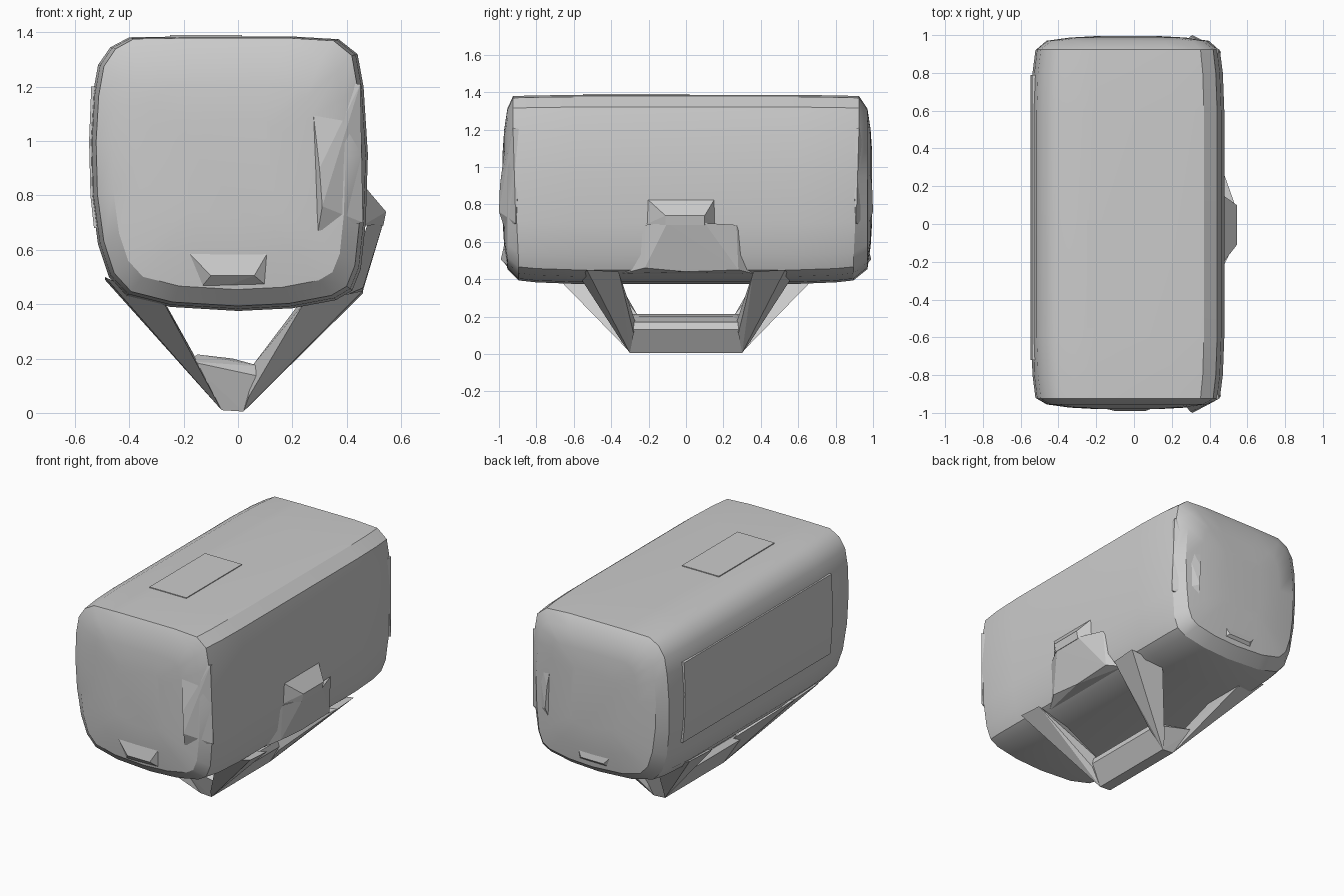
import bpy, bmesh
from mathutils import Vector

if "Cube" in bpy.data.objects:
    bpy.data.objects.remove(bpy.data.objects["Cube"])


def finish(name, bm, angle=0.5):
    bmesh.ops.recalc_face_normals(bm, faces=bm.faces)
    me = bpy.data.meshes.new(name)
    bm.to_mesh(me)
    bm.free()
    ob = bpy.data.objects.new(name, me)
    bpy.context.collection.objects.link(ob)
    bpy.ops.object.select_all(action='DESELECT')
    ob.select_set(True)
    bpy.context.view_layer.objects.active = ob
    if angle:
        bpy.ops.object.shade_smooth_by_angle(angle=angle)
    return ob


def hull(name, pts, flip_y=False):
    """Faceted convex solid around a few points."""
    bm = bmesh.new()
    s = -1 if flip_y else 1
    vs = [bm.verts.new((x, s * y, z)) for x, y, z in pts]
    r = bmesh.ops.convex_hull(bm, input=vs)
    junk = [g for g in r['geom_interior'] if isinstance(g, bmesh.types.BMVert)]
    bmesh.ops.delete(bm, geom=junk, context='VERTS')
    return finish(name, bm, 0)


# Body: rounded cross-section lofted along y, with domed ends
PROFILE = [(-.40, 1.382), (-.47, 1.345), (-.515, 1.28), (-.535, 1.17),
           (-.545, 1.0), (-.54, .8), (-.515, .62), (-.475, .5), (-.41, .43),
           (-.25, .39), (0, .375), (.2, .385), (.36, .415), (.42, .45),
           (.452, .53), (.47, .7), (.478, .95), (.462, 1.2), (.44, 1.32),
           (.37, 1.375), (.2, 1.385), (-.2, 1.385)]
CX, CZ = -.033, .9
# station: y, x scale, z scale
STATIONS = [(-.60, 1, 1), (-.80, .985, .985), (-.925, .955, .965),
            (-.955, .84, .85), (-.972, .6, .62), (-.98, .32, .38)]


def ring(bm, y, sx, sz):
    out = []
    for x, z in PROFILE:
        zz = CZ + (z - CZ) * (1 + (sz - 1) * (.35 if z > CZ and abs(y) < .94 else 1))
        slope = .03 * max(0, min(1, (1.1 - zz) / .6)) if .9 < abs(y) < .94 else 0
        yy = y - slope if y > 0 else y + slope
        out.append(bm.verts.new((CX + (x - CX) * sx, yy, zz)))
    return out


bm = bmesh.new()
back = [(-y + (.015 if y < -.95 else 0), a, b) for y, a, b in STATIONS]
rings = [ring(bm, *s) for s in STATIONS[::-1] + back]
n = len(PROFILE)
for a, b in zip(rings, rings[1:]):
    for i in range(n):
        bm.faces.new((a[i], a[(i + 1) % n], b[(i + 1) % n], b[i]))
bm.faces.new(rings[0])
bm.faces.new(rings[-1])
finish("body_shell", bm)

# Keel bar beneath the body
hull("keel_bar", [(x, s * y, z) for s in (-1, 1) for x, y, z in
     [(-.06, .30, .01), (.02, .30, .005), (-.18, .36, .19), (-.15, .30, .215),
      (-.02, .25, .20), (.09, .30, .17), (.10, .34, .13)]])

# Four splayed legs, and corner parts on both ends
for flip, end in ((False, "back"), (True, "front")):
    hull(end + "_right_leg", [
        (.46, .36, .44), (.46, .53, .45), (.22, .38, .395), (.24, .56, .40),
        (.02, .30, .005), (.10, .28, .11), (.05, .27, .17), (.04, .34, .06)], flip)
    hull(end + "_left_leg", [
        (-.49, .42, .49), (-.49, .66, .50), (-.26, .40, .39), (-.27, .68, .40),
        (-.27, .42, .29), (-.06, .30, .01), (-.16, .26, .21), (-.17, .36, .15)], flip)
    # Chin: faceted lip at the bottom of the end
    hull(end + "_chin", [
        (-.10, .99, .505), (.06, .99, .505), (-.25, .955, .66), (.15, .955, .66),
        (-.17, .91, .42), (.15, .91, .43), (-.25, .85, .45), (.2, .85, .45),
        (-.25, .88, .66), (.15, .88, .66)], flip)
    # Raised latch wedge beside the end panel
    hull(end + "_wedge", [
        (.265, .955, 1.21), (.45, .925, 1.21), (.30, .995, .90), (.31, 1.0, .76),
        (.295, .97, .67), (.46, .91, .70), (.32, .88, .68), (.44, .88, 1.2),
        (.27, .88, 1.2)], flip)

# Side bump: sloped top hood and a skirt running down to the legs
hull("side_hood", [(.46, -.22, .84), (.46, .16, .84), (.545, -.11, .74),
                   (.545, .10, .74), (.535, -.11, .69), (.535, .10, .69),
                   (.46, -.22, .69), (.46, .16, .69)])
hull("side_skirt", [(.535, -.10, .70), (.535, .10, .70), (.475, -.22, .69),
                    (.475, .27, .69), (.46, -.22, .46), (.46, .28, .45),
                    (.455, 0, .44), (.39, -.34, .43), (.39, .36, .43)])

# Thin panel on the left flank
hull("left_panel", [(x, y, z) for y in (-.72, .79) for x, z in
     [(-.50, 1.2), (-.54, 1.2), (-.548, 1.0), (-.543, .8), (-.53, .68), (-.48, .68)]])
# Thin strip on the roof
hull("roof_strip", [(x, y, z) for x in (-.25, .015) for y in (-.55, .02)
                    for z in (1.36, 1.39)])
